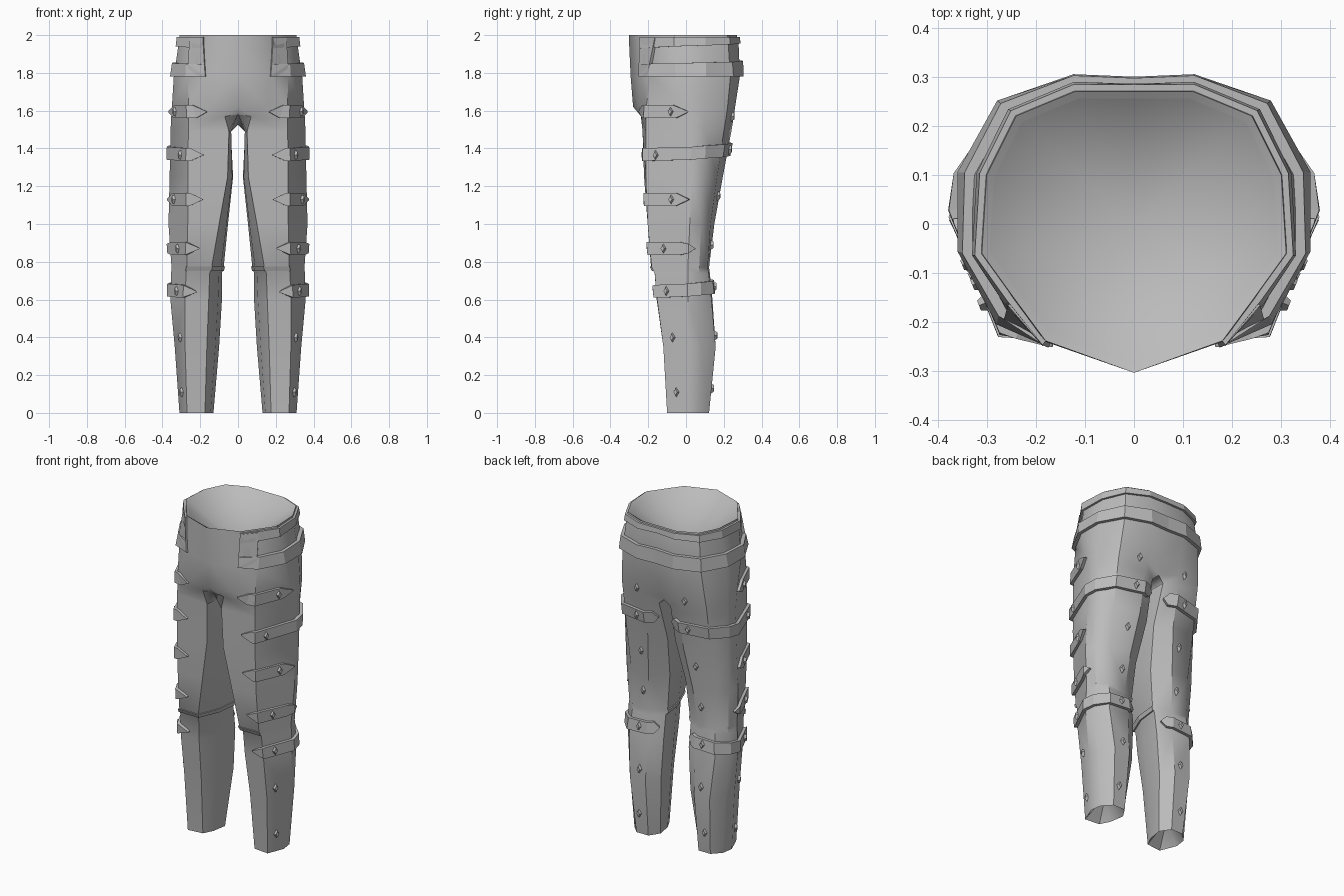
import bpy, bmesh, math
from mathutils import Vector

if "Cube" in bpy.data.objects:
    bpy.data.objects.remove(bpy.data.objects["Cube"])

grey = bpy.data.materials.new("grey cloth")
grey.diffuse_color = (0.5, 0.5, 0.5, 1)
grey.use_nodes = True
grey.node_tree.nodes["Principled BSDF"].inputs["Base Color"].default_value = grey.diffuse_color

# Half cross-sections (x > 0): centre/inner front, front inner, front outer,
# side front, side back, back outer, back inner, centre/inner back
PELVIS = [
    (2.00, [(0, -.303), (.18, -.238), (.245, -.15), (.31, -.06), (.30, .10), (.24, .22), (.12, .27), (0, .27)]),
    (1.93, [(0, -.30), (.18, -.24), (.255, -.155), (.318, -.06), (.31, .10), (.25, .225), (.12, .28), (0, .275)]),
    (1.78, [(0, -.293), (.17, -.242), (.265, -.19), (.34, -.05), (.34, .10), (.265, .235), (.12, .285), (0, .28)]),
    (1.62, [(0, -.28), (.15, -.25), (.262, -.21), (.35, .0), (.35, .10), (.28, .22), (.12, .26), (0, .245)]),
]
CROTCH = (1.55, [(0, -.24), (.07, -.238), (.262, -.212), (.355, .02), (.352, .10), (.285, .21), (.12, .25), (0, .215)])
CROTCH_Z = [1.58, 1.57, 1.55, 1.55, 1.55, 1.55, 1.55, 1.525]
LEG = [
    (1.49, [(.036, -.13), (.048, -.23), (.263, -.213), (.357, .03), (.35, .10), (.285, .20), (.12, .24), (.038, .205)]),
    (1.25, [(.03, -.08), (.055, -.222), (.265, -.213), (.362, .03), (.35, .09), (.285, .165), (.12, .195), (.026, .14)]),
    (1.00, [(.06, -.05), (.10, -.203), (.266, -.203), (.368, .02), (.347, .08), (.28, .13), (.15, .15), (.053, .08)]),
    (0.77, [(.09, -.06), (.14, -.185), (.27, -.182), (.352, .01), (.335, .07), (.28, .115), (.17, .122), (.076, .07)]),
    (0.74, [(.10, -.05), (.15, -.166), (.275, -.166), (.354, .01), (.34, .07), (.28, .12), (.17, .126), (.085, .075)]),
    (0.60, [(.105, -.04), (.155, -.155), (.28, -.153), (.358, .01), (.345, .07), (.29, .135), (.16, .14), (.085, .095)]),
    (0.35, [(.12, -.03), (.165, -.12), (.28, -.12), (.335, .01), (.325, .08), (.27, .157), (.165, .157), (.10, .10)]),
    (0.00, [(.145, -.03), (.175, -.09), (.27, -.10), (.31, .0), (.30, .07), (.25, .122), (.17, .122), (.13, .06)]),
]
ROWS = PELVIS + [CROTCH] + LEG


def section(z):
    """Cross-section at any height."""
    for (z1, a), (z0, b) in zip(ROWS, ROWS[1:]):
        if z >= z0:
            t = (z1 - z) / (z1 - z0)
            return [Vector(p).lerp(Vector(q), t) for p, q in zip(a, b)]


def edge_normal(sec, i):
    d = sec[(i + 1) % 8] - sec[i]
    return Vector((d.y, -d.x)).normalized()


def surface(s, z, off=0):
    """Point on the cloth at contour position s, pushed outward by off; also its normal."""
    sec = section(z)
    i = min(math.floor(s), 6)
    p = sec[i].lerp(sec[i + 1], s - i)
    n = edge_normal(sec, i)
    if abs(s - round(s)) < 1e-4 and (0 < round(s) < 7 or (z < 1.5 and round(s) == 0)):
        k = round(s)
        m = (edge_normal(sec, k - 1) + edge_normal(sec, k)).normalized()
        n = m / max(m.dot(edge_normal(sec, k)), .5)
    elif s >= 7:
        n = Vector((0, 1))
    q = p + n * off
    return Vector((q.x, q.y, z)), Vector((n.x, n.y, 0)).normalized()


def finish(name, bm):
    bmesh.ops.recalc_face_normals(bm, faces=bm.faces)
    me = bpy.data.meshes.new(name)
    bm.to_mesh(me)
    bm.free()
    ob = bpy.data.objects.new(name, me)
    bpy.context.collection.objects.link(ob)
    me.materials.append(grey)
    mod = ob.modifiers.new("mirror", 'MIRROR')
    mod.merge_threshold = 0.0005
    return ob


def smooth(ob, degrees):
    bpy.context.view_layer.objects.active = ob
    ob.select_set(True)
    bpy.ops.object.shade_smooth_by_angle(angle=math.radians(degrees))
    ob.select_set(False)


def trousers():
    bm = bmesh.new()
    lip = [(p[0] * .95, p[1] * .945) for p in PELVIS[0][1]]
    # inner lip of the waist, then the outer rows downward
    grid = [[bm.verts.new((x, y, 1.99)) for x, y in lip]]
    for z, pts in ROWS:
        hs = CROTCH_Z if z == CROTCH[0] else [z] * 8
        grid.append([bm.verts.new((x, y, h)) for (x, y), h in zip(pts, hs)])
    for r, (a, b) in enumerate(zip(grid, grid[1:])):
        closed = r >= len(PELVIS) + 1
        for i in range(8 if closed else 7):
            j = (i + 1) % 8
            bm.faces.new((a[i], a[j], b[j], b[i]))
    # recessed cuff
    c = bm.verts.new((.22, .015, .12))
    for i in range(8):
        bm.faces.new((grid[-1][i], grid[-1][(i + 1) % 8], c))
    smooth(finish("trousers", bm), 34)

    # lining bowl inside the waist
    bm = bmesh.new()
    ring = [bm.verts.new((x, y, 1.99)) for x, y in lip]
    c = bm.verts.new((0, 0, 1.79))
    for i in range(7):
        bm.faces.new((ring[i], ring[i + 1], c))
    bmesh.ops.recalc_face_normals(bm, faces=bm.faces)
    if bm.faces[:][0].normal.z < 0:
        bmesh.ops.reverse_faces(bm, faces=bm.faces)
    me = bpy.data.meshes.new("waist_lining")
    bm.to_mesh(me)
    bm.free()
    ob = bpy.data.objects.new("waist_lining", me)
    bpy.context.collection.objects.link(ob)
    me.materials.append(grey)
    ob.modifiers.new("mirror", 'MIRROR')
    smooth(ob, 100)


def band(name, s0, s1, lo, hi, tilt=(0, 0), thick=.02, tips=(0, 0), first=None):
    """Raised strip along the contour, with optional pointed ends and rising edges."""
    mid = (lo + hi) / 2

    def walk(s, length, step):
        start = surface(s, mid)[0]
        while (surface(s, mid)[0] - start).length < length:
            s += step
        return s

    stops = {s0: 0 if tips[0] else 1, s1: 0 if tips[1] else 1}
    a = walk(s0, tips[0], .02) if tips[0] else s0
    b = walk(s1, tips[1], -.02) if tips[1] else s1
    stops[a] = stops[b] = 1
    for k in range(8):
        if a + .03 < k < b - .03:
            stops[k] = 1
        elif s0 < k < a:
            stops[k] = (k - s0) / (a - s0)
        elif b < k < s1:
            stops[k] = (s1 - k) / (s1 - b)
    bm = bmesh.new()
    rings = []
    for s in sorted(stops):
        t = (s - s0) / (s1 - s0)
        zl, zh = lo + tilt[0] * t, hi + tilt[1] * t
        zc, half = (zl + zh) / 2, max((zh - zl) / 2 * stops[s], .002)
        out = first if first is not None and s == s0 else thick
        corners = ((zc - half, -.008), (zc - half, out), (zc + half, out), (zc + half, -.008))
        rings.append([bm.verts.new(surface(s, min(z, 2), off)[0]) for z, off in corners])
    for p, q in zip(rings, rings[1:]):
        for i in range(4):
            j = (i + 1) % 4
            bm.faces.new((p[i], p[j], q[j], q[i]))
    bm.faces.new(rings[0])
    if s1 < 7:
        bm.faces.new(rings[-1])
    finish(name, bm)


def stud(name, s, z, off):
    """Diamond-shaped stud."""
    p, n = surface(s, z, off)
    side = Vector((-n.y, n.x, 0)) * .018
    up = Vector((0, 0, .028))
    bm = bmesh.new()
    base = [bm.verts.new(p + d - n * .004) for d in (side, up, -side, -up)]
    top = [bm.verts.new(p + d * .6 + n * .013) for d in (side, up, -side, -up)]
    for i in range(4):
        j = (i + 1) % 4
        bm.faces.new((base[i], base[j], top[j], top[i]))
    bm.faces.new(top)
    bm.faces.new(base[::-1])
    finish(name, bm)


trousers()

# Belt: two bands joined by a front plate
band("belt_lower_band", 1, 7, 1.78, 1.845, (0, .02), .02, first=.01)
band("belt_upper_band", 1, 7, 1.93, 1.99, (.03, 0), .013, first=.01)
band("belt_front_plate", 1, 1.95, 1.782, 1.985, (0, 0), .017, first=.0105)

# Raised lip along the front of the knee
band("knee_lip", -1, 2, .75, .775, (0, 0), .007)

# Short side straps and long wrapping straps
for i, (z, s0, s1) in enumerate([(1.595, 1.3, 3.05), (1.13, 1.58, 2.97), (.87, 1.55, 3.5)]):
    band(f"side_strap_{i + 1}", s0, s1, z - .034, z + .034, (0, 0), .016, (.065, .07))
for i, (z, s0, s1) in enumerate([(1.365, 1.62, 6.8), (.64, 1.5, 6.7)]):
    band(f"wrap_strap_{i + 1}", s0, s1, z - .034, z + .034, (.035, .035), .018, (.065, .03))

# Studs down the outer front and the back
front = [(1.595, 2.62, .016), (1.365, 2.24, .018), (1.13, 2.58, .016), (.87, 2.38, .016),
         (.645, 2.36, .018), (.40, 2.4, 0), (.11, 2.5, 0)]
back = [(1.57, 5.75, 0), (1.395, 5.7, .018), (1.15, 5.65, 0), (.89, 5.7, 0),
        (.67, 5.6, .018), (.41, 5.6, 0), (.13, 5.4, 0)]
for label, items in (("front", front), ("back", back)):
    for i, (z, s, off) in enumerate(items):
        stud(f"{label}_stud_{i + 1}", s, z, off)
